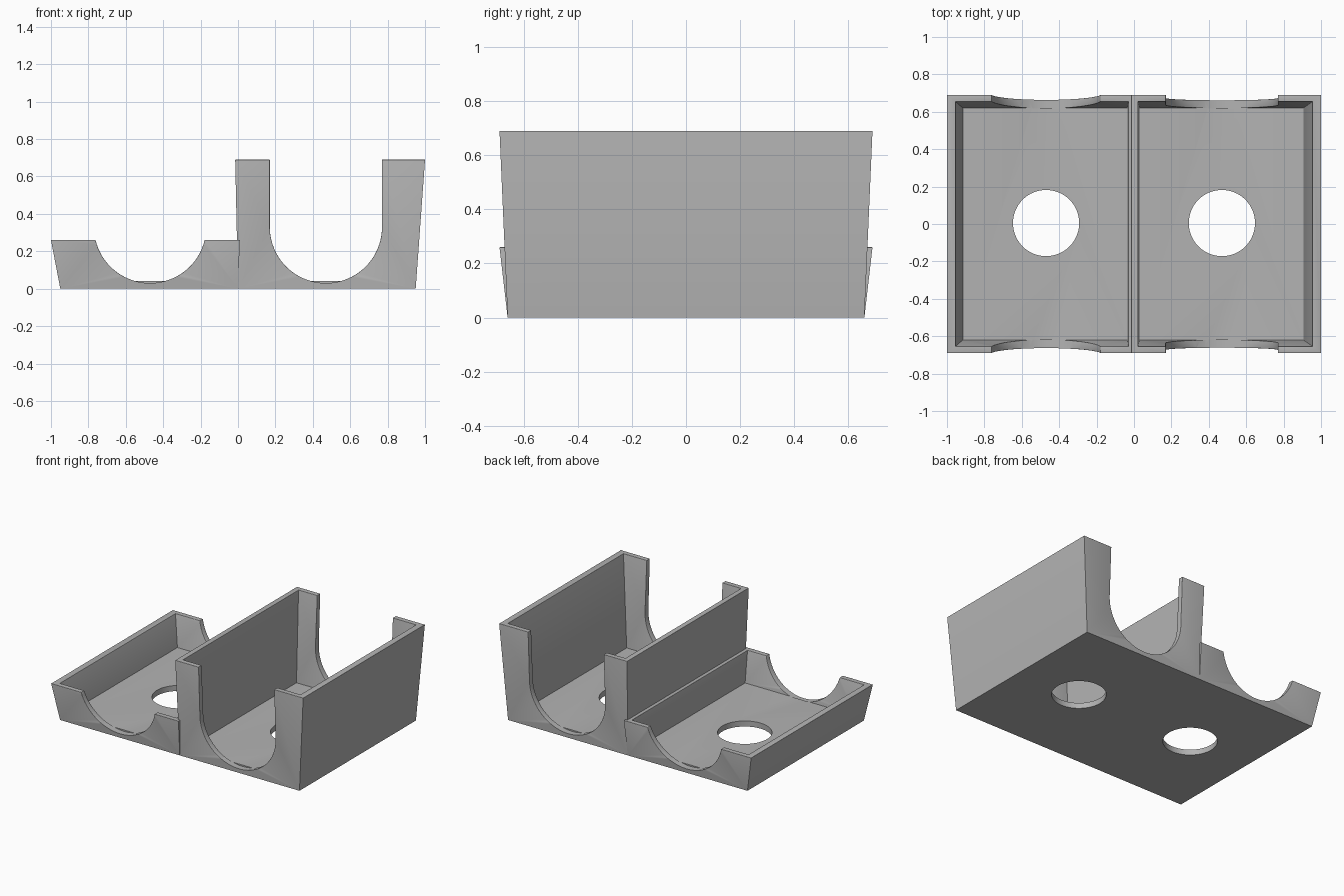
import bpy, bmesh, math

cube = bpy.data.objects.get("Cube")
if cube:
    bpy.data.objects.remove(cube, do_unlink=True)

FLOOR, NOTCH_R, NOTCH_Z, HOLE_R = 0.04, 0.3, 0.33, 0.177

grey = bpy.data.materials.new("plain grey")
grey.use_nodes = True
grey.diffuse_color = (0.45, 0.45, 0.45, 1)
grey.node_tree.nodes["Principled BSDF"].inputs["Base Color"].default_value = grey.diffuse_color


def loft(name, rings, closed=False):
    """Join matching point rings into a solid, capping both ends."""
    bm = bmesh.new()
    loops = [[bm.verts.new(p) for p in ring] for ring in rings]
    for a, b in zip(loops, loops[1:]):
        for i in range(len(a)):
            j = (i + 1) % len(a)
            bm.faces.new((a[i], a[j], b[j], b[i]))
    bm.faces.new(loops[0][::-1])
    bm.faces.new(loops[-1])
    bmesh.ops.recalc_face_normals(bm, faces=bm.faces)
    mesh = bpy.data.meshes.new(name)
    bm.to_mesh(mesh)
    bm.free()
    ob = bpy.data.objects.new(name, mesh)
    bpy.context.collection.objects.link(ob)
    return ob


def rect(x0, x1, y, z):
    return [(x0, -y, z), (x1, -y, z), (x1, y, z), (x0, y, z)]


def notch_cutter(cx, side):
    """Round-bottomed slot that passes through one end wall."""
    n = 40
    profile = [(cx + NOTCH_R * math.cos(a), NOTCH_Z + NOTCH_R * math.sin(a))
               for a in (math.pi + math.pi * i / n for i in range(n + 1))]
    profile += [(cx + NOTCH_R, 1), (cx - NOTCH_R, 1)]
    return loft("notch_cutter", [[(x, side * y, z) for x, z in profile] for y in (0.618, 0.9)])


def hole_cutter(cx):
    n = 64
    return loft("hole_cutter", [[(cx + HOLE_R * math.cos(math.tau * i / n),
                                  0.005 + HOLE_R * math.sin(math.tau * i / n), z)
                                 for i in range(n)] for z in (-0.1, 0.1)])


def on_lip(v, cx, height):
    """Whether a vertex belongs to the rim or the notch edge."""
    if v.co.z > height - 0.001:
        return True
    if abs(v.co.y) < 0.6 or v.co.z < 0.06:
        return False
    dz = min(v.co.z - NOTCH_Z, 0)
    return abs(math.hypot(v.co.x - cx, dz) - NOTCH_R) < 0.002


def tray(name, cx, height, base, top, inner_top, inner_base):
    ob = loft(name, [rect(*base, 0.66, 0), rect(*top, 0.69, height),
                     rect(*inner_top, 0.655, height), rect(*inner_base, 0.62, FLOOR)])
    ob.data.materials.append(grey)

    # Cut the end notches and the floor hole
    cutters = [notch_cutter(cx, -1), notch_cutter(cx, 1), hole_cutter(cx)]
    for cutter in cutters:
        cutter.hide_render = True
        mod = ob.modifiers.new("cut", "BOOLEAN")
        mod.operation, mod.solver, mod.object = "DIFFERENCE", "EXACT", cutter
    graph = bpy.context.evaluated_depsgraph_get()
    cut_mesh = bpy.data.meshes.new_from_object(ob.evaluated_get(graph))
    ob.modifiers.clear()
    ob.data = cut_mesh
    for cutter in cutters:
        bpy.data.objects.remove(cutter, do_unlink=True)

    # Round the rim and the notch edges
    bm = bmesh.new()
    bm.from_mesh(cut_mesh)
    bmesh.ops.remove_doubles(bm, verts=bm.verts, dist=0.0001)
    edges = [e for e in bm.edges if all(on_lip(v, cx, height) for v in e.verts)
             and e.calc_face_angle(0) > 0.6]
    bmesh.ops.bevel(bm, geom=edges, offset=0.011, offset_type="OFFSET", segments=3,
                    profile=0.5, affect="EDGES", clamp_overlap=True)
    for f in bm.faces:
        f.material_index = 0
    bm.to_mesh(cut_mesh)
    bm.free()

    bpy.ops.object.select_all(action="DESELECT")
    ob.select_set(True)
    bpy.context.view_layer.objects.active = ob
    bpy.ops.object.shade_smooth_by_angle(angle=math.radians(35))
    return ob


tray("low_tray", -0.47, 0.26, (-0.95, 0), (-1, 0.01), (-0.955, -0.03), (-0.915, -0.035))
tray("tall_tray", 0.47, 0.69, (0, 0.95), (-0.015, 1), (0.022, 0.955), (0.03, 0.905))
